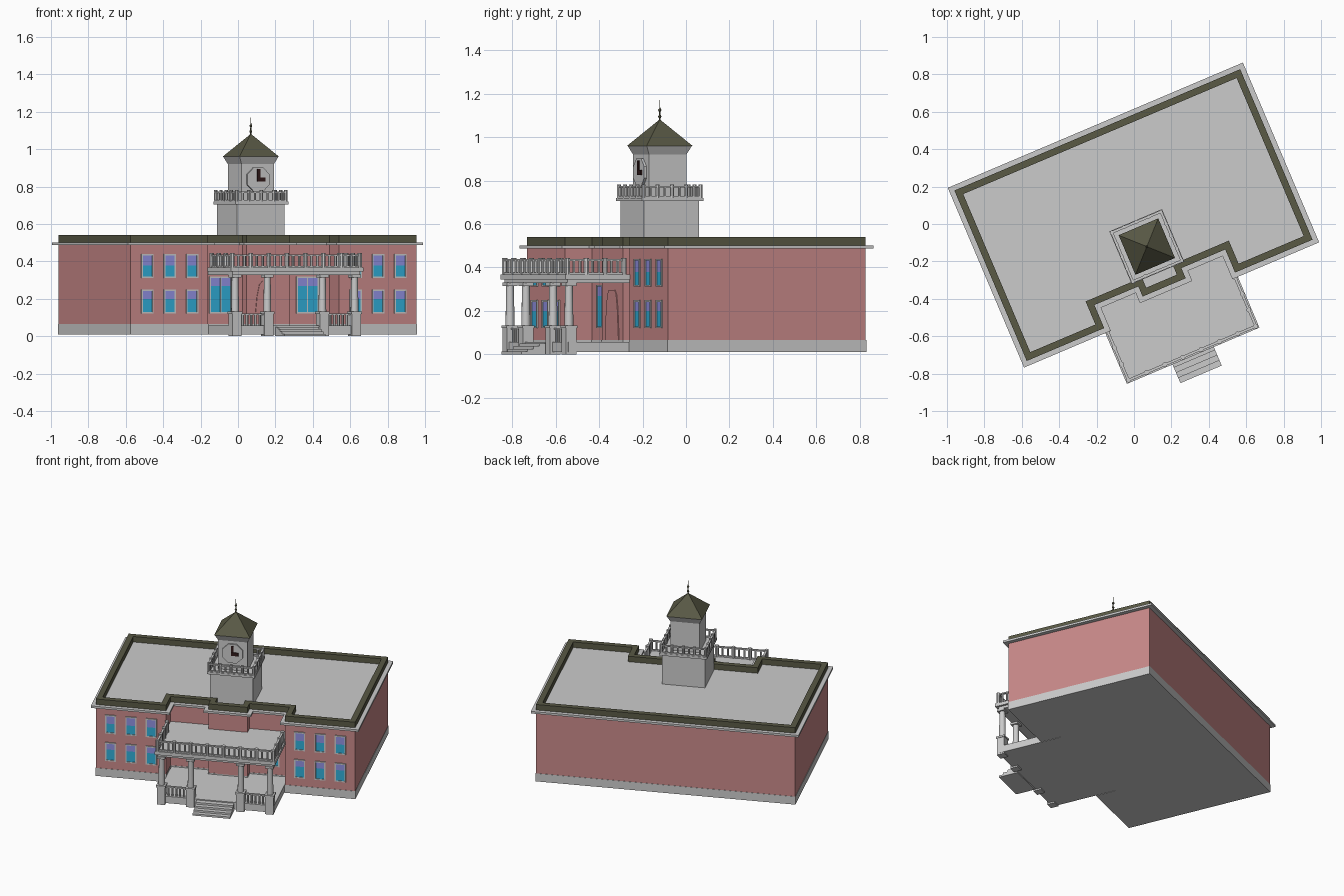
import bpy, bmesh, math
from mathutils import Matrix, Vector

if "Cube" in bpy.data.objects:
    bpy.data.objects.remove(bpy.data.objects["Cube"])

CX = 0.016                                   # building axis in its own frame
TURN = Matrix.Rotation(math.radians(23), 4, 'Z') @ Matrix.Translation((CX, 0, 0))


def material(name, rgb):
    m = bpy.data.materials.new(name)
    m.diffuse_color = (*rgb, 1)
    m.use_nodes = True
    m.node_tree.nodes["Principled BSDF"].inputs["Base Color"].default_value = m.diffuse_color
    return m


RED = material("brick", (0.58, 0.25, 0.25))
DARK = material("dark_roof", (0.10, 0.10, 0.06))
BLUE = material("blue_glass", (0.03, 0.42, 0.68))
PURPLE = material("purple_glass", (0.28, 0.28, 0.75))
BLACK = material("clock_black", (0.03, 0.01, 0.01))


def finish(name, bm, mat=None, smooth=False):
    bmesh.ops.recalc_face_normals(bm, faces=bm.faces)
    bm.transform(TURN)
    me = bpy.data.meshes.new(name)
    bm.to_mesh(me)
    bm.free()
    ob = bpy.data.objects.new(name, me)
    bpy.context.collection.objects.link(ob)
    if mat:
        me.materials.append(mat)
    if smooth:
        bpy.context.view_layer.objects.active = ob
        ob.select_set(True)
        bpy.ops.object.shade_smooth_by_angle()
        ob.select_set(False)
    return ob


def box(bm, x0, x1, y0, y1, z0, z1):
    m = Matrix.Translation(((x0 + x1) / 2, (y0 + y1) / 2, (z0 + z1) / 2)) \
        @ Matrix.Diagonal((x1 - x0, y1 - y0, z1 - z0, 1))
    bmesh.ops.create_cube(bm, size=1, matrix=m)


def block(bm, x, y, half, z0, z1):
    box(bm, x - half, x + half, y - half, y + half, z0, z1)


def cone(bm, x, y, z0, z1, r0, r1, n=10, spin=0):
    m = Matrix.Translation((x, y, (z0 + z1) / 2)) @ Matrix.Rotation(spin, 4, 'Z')
    bmesh.ops.create_cone(bm, cap_ends=True, segments=n, radius1=r0, radius2=r1,
                          depth=z1 - z0, matrix=m)


def outline(o):
    """Building plan, grown outward by o."""
    right = [(0.125 + o, -0.375 - o), (0.125 + o, -0.316 - o), (0.38 - o, -0.316 - o),
             (0.38 - o, -0.45 - o), (0.83 + o, -0.45 - o), (0.83 + o, 0.54 + o)]
    return right + [(-x, y) for x, y in reversed(right)]


def prism(name, pts, z0, z1, mat=None):
    bm = bmesh.new()
    f = bm.faces.new([bm.verts.new((x, y, z0)) for x, y in pts])
    ext = bmesh.ops.extrude_face_region(bm, geom=[f], use_keep_orig=True)
    top = [v for v in ext["geom"] if isinstance(v, bmesh.types.BMVert)]
    bmesh.ops.translate(bm, verts=top, vec=(0, 0, z1 - z0))
    return finish(name, bm, mat)


# Main body
prism("plinth", outline(0.002), 0.01, 0.065)
prism("brick_walls", outline(0), 0.065, 0.488, RED)
prism("cornice_and_roof", outline(0.027), 0.488, 0.502)

# Parapet ring
bm = bmesh.new()
loops = [[bm.verts.new((x, y, z)) for x, y in outline(o)]
         for o, z in ((0, 0.502), (0, 0.54), (-0.036, 0.54), (-0.036, 0.502))]
for a, b in zip(loops, loops[1:] + loops[:1]):
    for i in range(len(a)):
        j = (i + 1) % len(a)
        bm.faces.new((a[i], a[j], b[j], b[i]))
finish("parapet", bm, DARK)

# Windows: (centre x, wall y, half width, bottom, split, top)
wins = [(s * x, -0.45, 0.031, *z) for s in (-1, 1) for x in (0.475, 0.605, 0.735)
        for z in ((0.125, 0.2, 0.245), (0.315, 0.378, 0.435))]
wins += [(s * 0.252, -0.316, 0.062, 0.125, 0.268, 0.315) for s in (-1, 1)]
trim, lower, upper = bmesh.new(), bmesh.new(), bmesh.new()
for x, y, w, z0, zs, z1 in wins:
    box(lower, x - w, x + w, y - 0.003, y + 0.005, z0, zs)
    box(upper, x - w, x + w, y - 0.003, y + 0.005, zs, z1)
    for s in (-1, 1):
        e = x + s * w
        box(trim, e - 0.004, e + 0.004, y - 0.007, y + 0.005, z0, z1)
    for z in (z0, z1):
        box(trim, x - w - 0.004, x + w + 0.004, y - 0.007, y + 0.005, z - 0.004, z + 0.004)
    if w > 0.05:
        box(trim, x - 0.003, x + 0.003, y - 0.006, y + 0.005, z0, z1)
finish("window_frames", trim)
finish("window_lower_panes", lower, BLUE)
finish("window_upper_panes", upper, PURPLE)

# Door panel with tapered head
bm = bmesh.new()
half = [(0.08, 0.065), (0.066, 0.21), (0.052, 0.275), (0.035, 0.295)]
f = bm.faces.new([bm.verts.new((x, -0.379, z)) for x, z in
                  half + [(-x, z) for x, z in reversed(half)]])
ext = bmesh.ops.extrude_face_region(bm, geom=[f], use_keep_orig=True)
bmesh.ops.translate(bm, vec=(0, 0.008, 0),
                    verts=[v for v in ext["geom"] if isinstance(v, bmesh.types.BMVert)])
finish("door", bm, RED)

# Porch floor, steps and roof
bm = bmesh.new()
box(bm, -0.375, 0.375, -0.755, -0.31, 0.01, 0.057)
finish("porch_floor", bm)
bm = bmesh.new()
for i in range(4):
    box(bm, -0.12, 0.12, -0.79 - 0.03 * i, -0.75, 0, 0.05 - 0.0125 * i)
finish("porch_steps", bm)
bm = bmesh.new()
box(bm, -0.385, 0.385, -0.772, -0.31, 0.345, 0.368)
box(bm, -0.37, 0.37, -0.757, -0.31, 0.328, 0.345)
finish("porch_roof", bm)

# Porch columns on pedestals
bm = bmesh.new()
for x in (-0.347, -0.16, 0.16, 0.347):
    block(bm, x, -0.74, 0.026, 0, 0.12)
    block(bm, x, -0.74, 0.03, 0.12, 0.132)
    cone(bm, x, -0.74, 0.132, 0.315, 0.021, 0.018, 12)
    block(bm, x, -0.74, 0.026, 0.315, 0.33)
finish("porch_columns", bm, smooth=True)


def railing(bm, p, q, z0, z1, bays, per_bay, post, bar):
    """Straight railing with round posts and thin balusters."""
    p, q = Vector(p), Vector(q)
    n = bays * per_bay
    for i in range(n + 1):
        c = p.lerp(q, i / n)
        if i % per_bay == 0 and post:
            cone(bm, c.x, c.y, z0, z1 + 0.006, post, post, 8)
        else:
            cone(bm, c.x, c.y, z0, z1, bar, bar, 6)
    for z, h in ((z0, 0.008), (z1 - 0.008, 0.008)):
        box(bm, min(p.x, q.x) - 0.007, max(p.x, q.x) + 0.007,
            min(p.y, q.y) - 0.007, max(p.y, q.y) + 0.007, z, z + h)


bm = bmesh.new()
for s in (-1, 1):
    railing(bm, (s * 0.18, -0.74), (s * 0.327, -0.74), 0.03, 0.122, 1, 6, 0, 0.007)
finish("porch_floor_railing", bm)
bm = bmesh.new()
railing(bm, (-0.37, -0.757), (0.37, -0.757), 0.368, 0.438, 7, 3, 0.013, 0.007)
for s in (-1, 1):
    railing(bm, (s * 0.37, -0.757), (s * 0.37, -0.475), 0.368, 0.438, 3, 3, 0.013, 0.007)
finish("porch_roof_railing", bm)

# Clock tower
TY, D = -0.138, math.sqrt(2)
bm = bmesh.new()
block(bm, 0, TY, 0.1375, 0.45, 0.705)
block(bm, 0, TY, 0.153, 0.705, 0.72)
finish("tower_base", bm)
bm = bmesh.new()
r = 0.143
corners = [(-r, TY - r), (r, TY - r), (r, TY + r), (-r, TY + r)]
for a, b in zip(corners, corners[1:] + corners[:1]):
    railing(bm, a, b, 0.72, 0.775, 4, 2, 0.01, 0.006)
finish("tower_railing", bm)
bm = bmesh.new()
block(bm, 0, TY, 0.0935, 0.72, 0.92)
cone(bm, 0, TY, 0.92, 0.96, 0.0935 * D, 0.113 * D, 4, math.pi / 4)
finish("tower_shaft", bm)
bm = bmesh.new()
cone(bm, 0, TY, 0.96, 1.082, 0.115 * D, 0, 4, math.pi / 4)
finish("tower_roof", bm, DARK)
bm = bmesh.new()
cone(bm, 0, TY, 1.07, 1.17, 0.005, 0.001, 6)
for z in (1.095, 1.125):
    bmesh.ops.create_uvsphere(bm, u_segments=8, v_segments=6, radius=0.008,
                              matrix=Matrix.Translation((0, TY, z)))
finish("finial", bm, DARK)

# Clock face and hands
FY, FZ = TY - 0.0935, 0.838
bm = bmesh.new()
bmesh.ops.create_cone(bm, cap_ends=True, segments=8, radius1=0.07, radius2=0.07, depth=0.016,
                      matrix=Matrix.Translation((0, FY - 0.004, FZ))
                      @ Matrix.Rotation(math.pi / 2, 4, 'X')
                      @ Matrix.Rotation(math.pi / 8, 4, 'Z'))
finish("clock_face", bm)
bm = bmesh.new()
box(bm, -0.008, 0.008, FY - 0.017, FY - 0.01, FZ - 0.012, FZ + 0.055)
box(bm, -0.008, 0.038, FY - 0.018, FY - 0.01, FZ - 0.012, FZ + 0.01)
finish("clock_hands", bm, BLACK)
